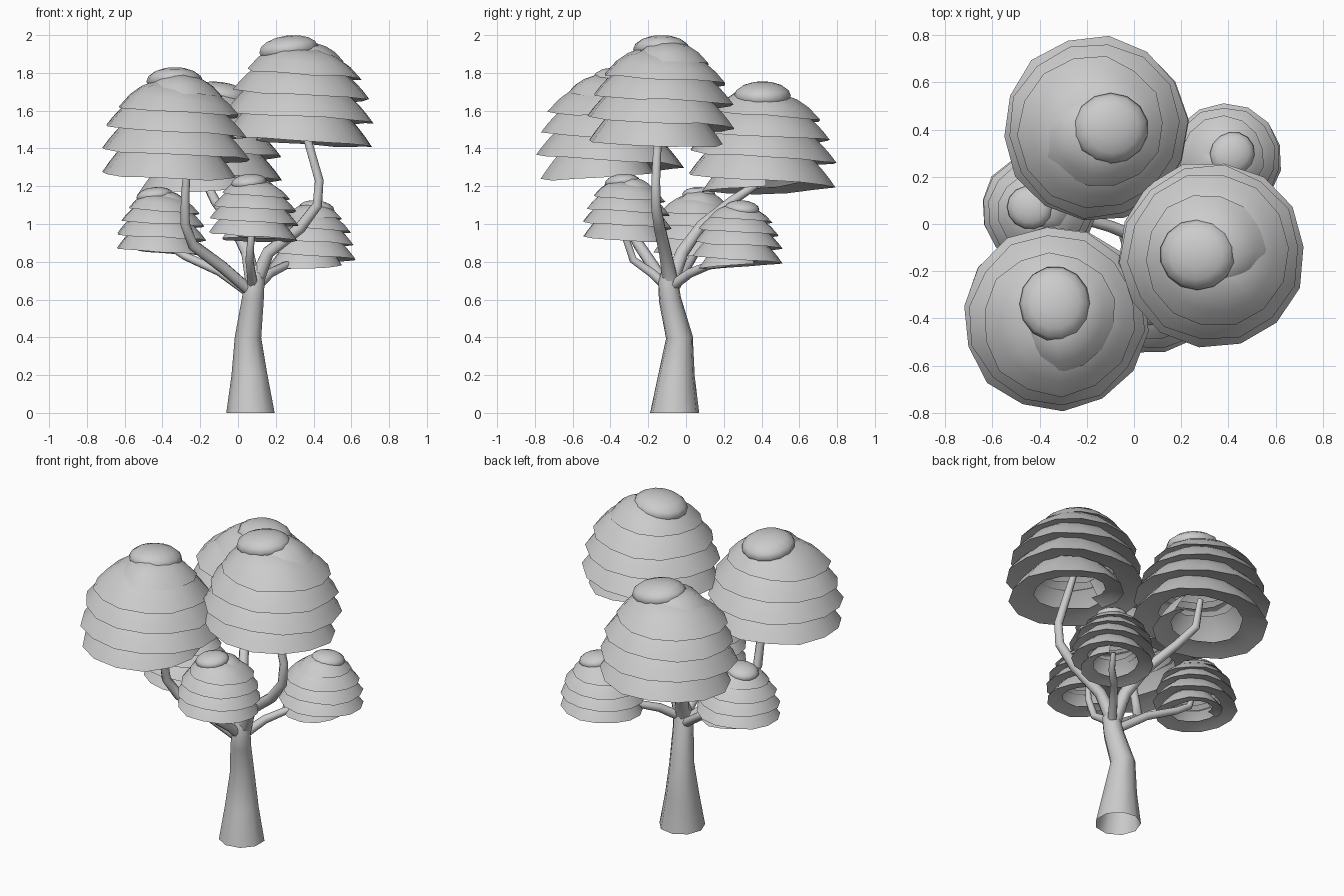
import bpy, bmesh, math, random
from mathutils import Vector, Matrix

if "Cube" in bpy.data.objects:
    bpy.data.objects.remove(bpy.data.objects["Cube"])

random.seed(4)


def finish(name, bm):
    bmesh.ops.recalc_face_normals(bm, faces=bm.faces)
    me = bpy.data.meshes.new(name)
    bm.to_mesh(me)
    bm.free()
    ob = bpy.data.objects.new(name, me)
    bpy.context.collection.objects.link(ob)
    bpy.context.view_layer.objects.active = ob
    ob.select_set(True)
    bpy.ops.object.shade_smooth_by_angle(angle=math.radians(50))
    ob.select_set(False)
    return ob


def tube(name, pts, sides=8, flat_start=False):
    """Sweep a ring along (x, y, z, radius) points, capped at the far end."""
    bm = bmesh.new()
    pos = [Vector(p[:3]) for p in pts]
    rings = []
    for i, p in enumerate(pos):
        t = (pos[min(i + 1, len(pos) - 1)] - pos[max(i - 1, 0)]).normalized()
        if flat_start and i == 0:
            t = Vector((0, 0, 1))
        q = Vector((0, 0, 1)).rotation_difference(t)
        ring = []
        for k in range(sides):
            a = 2 * math.pi * (k + 0.5) / sides
            ring.append(bm.verts.new(p + q @ Vector((math.cos(a), math.sin(a), 0)) * pts[i][3]))
        rings.append(ring)
    for a, b in zip(rings, rings[1:]):
        for k in range(sides):
            n = (k + 1) % sides
            bm.faces.new((a[k], a[n], b[n], b[k]))
    bm.faces.new(rings[-1])
    return finish(name, bm)


def lerp(table, u):
    for (u0, v0), (u1, v1) in zip(table, table[1:]):
        if u <= u1:
            return v0 + (v1 - v0) * (u - u0) / (u1 - u0)
    return table[-1][1]


# lip radius, lip height, skirt rise and inner fraction along the spiral
LIP = [(0, .22), (.05, .31), (.1, .375), (.25, .397), (.42, .39), (.57, .368),
       (.73, .338), (.87, .275), (.96, .225), (1, .15)]
LIP_Z = [(0, .05), (.1, 0), (.313, .135), (.526, .255), (.74, .365), (.9, .445), (1, .47)]
RISE = [(0, .2), (.1, .28), (.5, .21), (.77, .15), (1, .09)]
INNER = [(0, .55), (.62, .55), (.76, 0), (1, 0)]


def canopy(name, x, y, z, start, scale=1.0, turns=4.7, seg=14, rows=6):
    """Spiral shelf of leaves winding clockwise up to a rounded crown."""
    bm = bmesh.new()
    n = round(turns * seg)
    prev = None
    for i in range(n + 1):
        u = i / n
        a = math.radians(start + 170) - 2 * math.pi * i / seg
        r = lerp(LIP, u) + random.uniform(-.008, .006)
        zl = lerp(LIP_Z, u) + random.uniform(-.006, .006)
        h, k = lerp(RISE, u), lerp(INNER, u)
        power = 2 + u
        # underside from the inner edge out to the lip, then the sloping top
        prof = [(.62, .035), (.8, .025)]
        for j in range(rows):
            f = max(1 - (1 - k) * j / (rows - 1), .01)
            prof.append((f, h * (1 - f ** power)))
        col = [bm.verts.new((r * f * math.cos(a), r * f * math.sin(a), zl + dz)) for f, dz in prof]
        if prev:
            for j in range(len(col) - 1):
                bm.faces.new((prev[j], prev[j + 1], col[j + 1], col[j]))
        prev = col
    # rounded crown where the spiral ends
    a = math.radians(start + 165)
    m = (Matrix.Translation((.062 * math.cos(a), .062 * math.sin(a), .525))
         @ Matrix.Rotation(a, 4, 'Z') @ Matrix.Rotation(.12, 4, 'Y')
         @ Matrix.Diagonal((.16, .15, .073, 1)))
    bmesh.ops.create_uvsphere(bm, u_segments=14, v_segments=8, radius=1, matrix=m)
    bmesh.ops.scale(bm, vec=(scale,) * 3, verts=bm.verts)
    bmesh.ops.translate(bm, vec=(x, y, z), verts=bm.verts)
    return finish(name, bm)


# trunk
tube("trunk", [(.07, -.06, 0, .132), (.063, -.05, .2, .098), (.055, -.035, .4, .072),
               (.08, -.085, .6, .06), (.09, -.095, .7, .054), (.1, -.09, .78, .03)],
     sides=9, flat_start=True)

# branches
tube("branch_front_left", [(.07, -.09, .64, .03), (-.08, -.17, .77, .032), (-.24, -.25, .89, .03),
                           (-.28, -.31, 1.0, .027), (-.28, -.34, 1.15, .024), (-.26, -.37, 1.42, .018)])
tube("branch_right", [(.09, -.08, .68, .045), (.16, -.11, .85, .035), (.33, -.14, .98, .032),
                      (.42, -.16, 1.1, .028), (.43, -.16, 1.23, .025), (.37, -.15, 1.44, .023),
                      (.33, -.13, 1.6, .018)])
tube("branch_back", [(.085, -.09, .66, .045), (.05, -.02, .85, .036), (-.02, .08, .99, .03),
                     (-.12, .24, 1.12, .026), (-.16, .36, 1.2, .024), (-.16, .4, 1.36, .018)])
tube("branch_left", [(.07, -.08, .63, .028), (-.1, -.01, .75, .025), (-.28, .04, .83, .022),
                     (-.36, .06, .88, .02), (-.4, .06, 1.0, .014)])
tube("branch_front", [(.08, -.09, .66, .03), (.07, -.18, .74, .025), (.06, -.28, .81, .022),
                      (.07, -.32, .93, .02), (.085, -.31, 1.03, .014)])
tube("branch_back_right", [(.09, -.09, .66, .028), (.17, .02, .74, .025), (.25, .12, .78, .022),
                           (.35, .22, .79, .02), (.38, .27, .87, .014)])

# large canopies
canopy("canopy_front_left", -.335, -.4, 1.23, -75)
canopy("canopy_right", .33, -.13, 1.40, 15)
canopy("canopy_back", -.16, .405, 1.155, 195)

# small canopies
canopy("canopy_small_left", -.405, .06, .83, 0, .61)
canopy("canopy_small_front", .085, -.31, .9, 60, .61)
canopy("canopy_small_back_right", .385, .275, .76, 230, .61)
